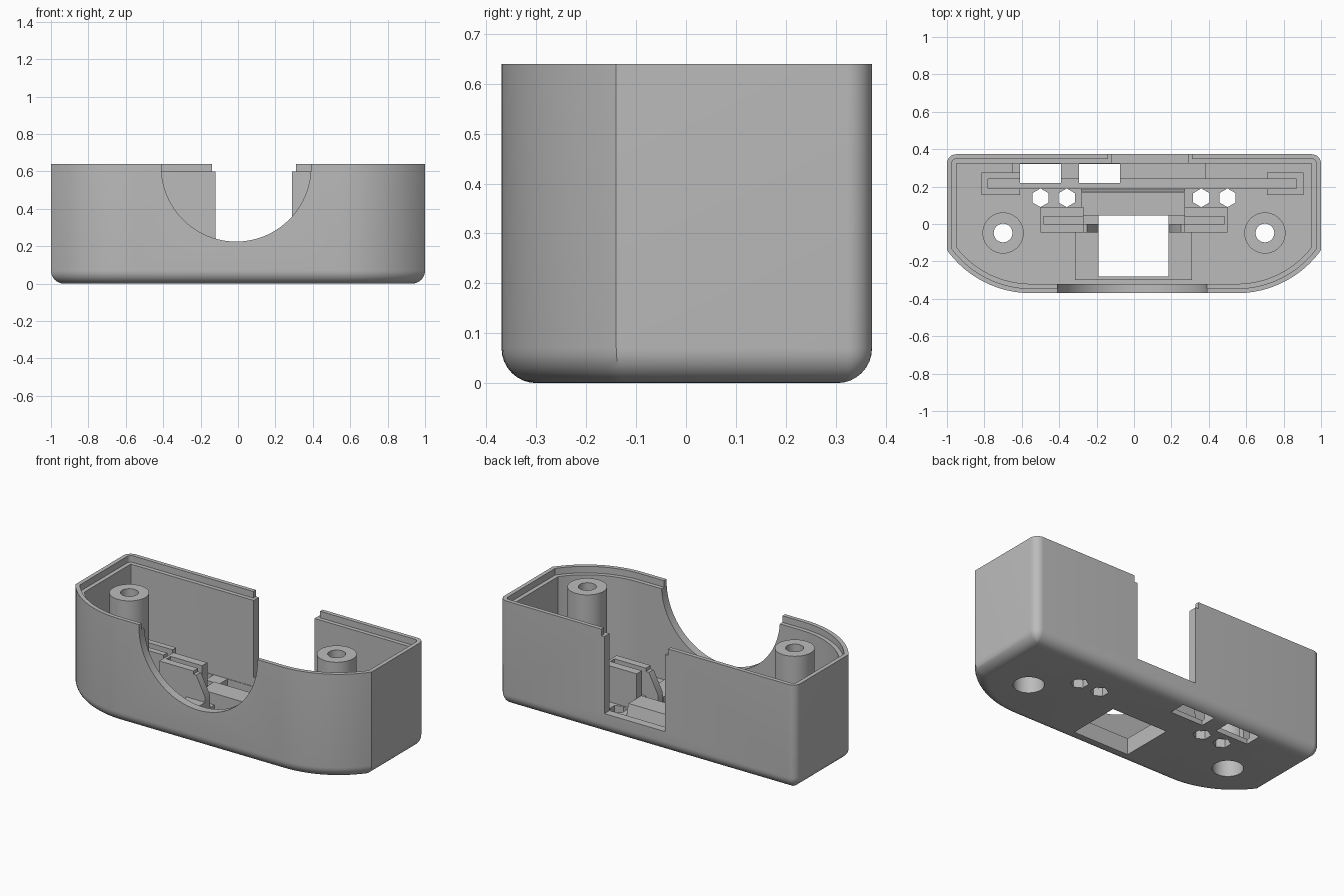
import bpy, bmesh, math

if "Cube" in bpy.data.objects:
    bpy.data.objects.remove(bpy.data.objects["Cube"])

grey = bpy.data.materials.new("plain_grey")
grey.diffuse_color = (0.5, 0.5, 0.5, 1)
grey.use_nodes = True
grey.node_tree.nodes["Principled BSDF"].inputs["Base Color"].default_value = grey.diffuse_color


def loft(name, rings, caps=True):
    """Skin a list of equal-length rings; cap the ends or join last ring to first."""
    bm = bmesh.new()
    vs = [[bm.verts.new(p) for p in ring] for ring in rings]
    n = len(vs[0])
    pairs = list(zip(vs, vs[1:])) + ([] if caps else [(vs[-1], vs[0])])
    for a, b in pairs:
        for i in range(n):
            j = (i + 1) % n
            bm.faces.new((a[i], a[j], b[j], b[i]))
    if caps:
        bm.faces.new(vs[0][::-1])
        bm.faces.new(vs[-1])
    bmesh.ops.recalc_face_normals(bm, faces=bm.faces)
    me = bpy.data.meshes.new(name)
    bm.to_mesh(me)
    bm.free()
    me.materials.append(grey)
    ob = bpy.data.objects.new(name, me)
    bpy.context.collection.objects.link(ob)
    return ob


def box(name, x0, x1, y0, y1, z0, z1):
    return loft(name, [[(x0, y0, z), (x1, y0, z), (x1, y1, z), (x0, y1, z)] for z in (z0, z1)])


def circle(x, y, r, z, n=40, turn=0.0):
    return [(x + r * math.cos(turn + math.tau * i / n),
             y + r * math.sin(turn + math.tau * i / n), z) for i in range(n)]


def activate(ob):
    bpy.ops.object.select_all(action='DESELECT')
    ob.select_set(True)
    bpy.context.view_layer.objects.active = ob


def cut(ob, cutter, keep=False):
    mod = ob.modifiers.new("cut", 'BOOLEAN')
    mod.operation, mod.solver, mod.object = 'DIFFERENCE', 'EXACT', cutter
    activate(ob)
    bpy.ops.object.modifier_apply(modifier=mod.name)
    if not keep:
        bpy.data.objects.remove(cutter)


def outline(t, z):
    """Case outline moved inwards by t: rounded back corners, bowed front."""
    half = []
    R, cx, cy = 0.555, 0.55, 0.185
    end = math.acos((0.45 - t) / (R - t))
    for i in range(17):                     # front bow
        a = -math.pi / 2 + (math.pi / 2 - end) * i / 16
        half.append((cx + (R - t) * math.cos(a), cy + (R - t) * math.sin(a), z))
    r = max(0.05 - t, 0.002)
    for i in range(9):                      # back corner
        a = math.pi / 2 * i / 8
        half.append((1 - t - r + r * math.cos(a), 0.373 - t - r + r * math.sin(a), z))
    return half + [(-x, y, z) for x, y, z in reversed(half)]


# Case shell: rounded underside, stepped rim, hollow inside
F = 0.05
rings = []
for i in range(9):
    a = math.pi / 2 * i / 8
    rings.append(outline(0.07 * (1 - math.sin(a)), 0.07 * (1 - math.cos(a))))
for t, z in ((0, 0.64), (0.025, 0.64), (0.025, 0.6), (0.05, 0.6), (0.05, F)):
    rings.append(outline(t, z))
case = loft("case_shell", rings)

# Back opening and its wider lip notch
cut(case, box("cutter", -0.12, 0.29, 0.3, 0.5, 0.13, 1))
cut(case, box("cutter", -0.14, 0.31, 0.3, 0.5, 0.6, 1))

# Round front opening, with straight sides at the very top
prof = [(0.39, 1), (-0.41, 1)] + [
    (-0.01 + 0.4 * math.cos(math.pi + math.pi * i / 48),
     0.625 + 0.4 * math.sin(math.pi + math.pi * i / 48)) for i in range(49)]
cut(case, loft("cutter", [[(x, y, z) for x, z in prof] for y in (-0.5, -0.31)]))

# Raised pad along the back, pierced by the two slots
pad = box("back_pad", -0.65, 0.385, 0.24, 0.33, F - 0.01, 0.075)
for x0, x1 in ((-0.61, -0.39), (-0.295, -0.075)):
    slot = box("cutter", x0, x1, 0.22, 0.32, -1, 0.5)
    cut(pad, slot, keep=True)
    cut(case, slot)

# Floor openings: window, hexagon holes, screw holes, board groove
cut(case, box("cutter", -0.19, 0.185, -0.28, 0.045, -1, 0.3))
for x in (-0.5, -0.36, 0.36, 0.5):
    cut(case, loft("cutter", [circle(x, 0.14, 0.05, z, 6, math.pi / 6) for z in (-1, 0.3)]))
for x in (-0.7, 0.7):
    cut(case, loft("cutter", [circle(x, -0.048, 0.085, z) for z in (-1, 0.3)]))
cut(case, box("cutter", -0.78, 0.87, 0.19, 0.24, 0.03, 0.3))

# Screw posts with a wide recess from below
for side, x in (("left", -0.7), ("right", 0.7)):
    steps = ((0.085, 0.03), (0.085, 0.5), (0.05, 0.5), (0.05, 0.635), (0.11, 0.635), (0.11, 0.03))
    loft(side + "_screw_post", [circle(x, -0.048, r, z) for r, z in steps], caps=False)

# Rim around the floor window
B = F - 0.01
box("window_rim_left", -0.315, -0.19, -0.3, -0.045, B, 0.1)
box("window_rim_right", 0.185, 0.31, -0.3, -0.045, B, 0.1)
box("window_rim_front", -0.19, 0.185, -0.3, -0.28, B, 0.1)

# Block behind the window with a steep rear slope
yz = [(0.045, B), (0.19, B), (0.17, 0.12), (0.045, 0.12)]
loft("centre_block", [[(x, y, z) for y, z in yz] for x in (-0.28, 0.27)])

# Upright holders either side, each with a board slot and sloped inner foot
for side, s in (("left", -1), ("right", 1)):
    def sided(name, x0, x1, *rest):
        box(side + name, *sorted((s * x0, s * x1)), *rest)
    sided("_holder_front", 0.27, 0.5, -0.045, 0.0, B, 0.27)
    sided("_holder_back", 0.27, 0.5, 0.04, 0.09, B, 0.27)
    sided("_holder_end", 0.483, 0.5, 0.0, 0.04, B, 0.27)
    sided("_holder_base", 0.27, 0.483, 0.0, 0.04, B, 0.1)
    xz = [(0.19, B), (0.27, B), (0.27, 0.25), (0.25, 0.25), (0.19, 0.13)]
    loft(side + "_sloped_foot", [[(s * x, y, z) for x, z in xz] for y in (-0.045, 0.0)])

# Slotted end blocks for the rear board
for side, x0, x1, e0, e1 in (("left", -0.815, -0.61, -0.815, -0.78),
                             ("right", 0.71, 0.905, 0.87, 0.905)):
    box(side + "_end_front", x0, x1, 0.155, 0.19, B, 0.2)
    box(side + "_end_back", x0, x1, 0.24, 0.275, B, 0.2)
    box(side + "_end_stop", e0, e1, 0.19, 0.24, B, 0.2)

for ob in list(bpy.data.objects):
    activate(ob)
    bpy.ops.object.shade_smooth_by_angle(angle=math.radians(30))
